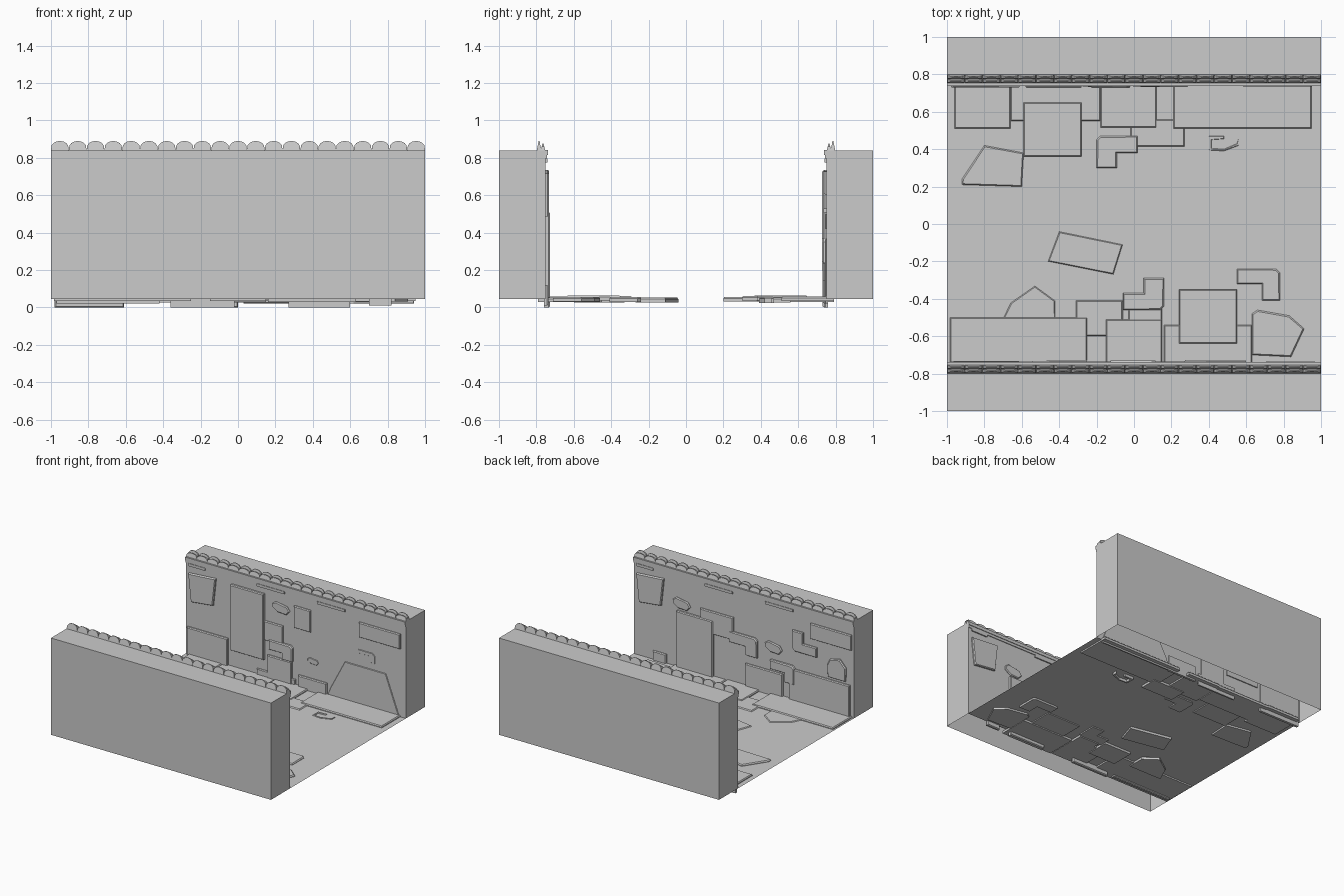
import bpy, bmesh, math
from mathutils import Matrix, Vector

if "Cube" in bpy.data.objects:
    bpy.data.objects.remove(bpy.data.objects["Cube"])


def finish(bm, name):
    me = bpy.data.meshes.new(name)
    bm.to_mesh(me)
    bm.free()
    ob = bpy.data.objects.new(name, me)
    bpy.context.collection.objects.link(ob)
    return ob


def rect(x0, x1, y0, y1):
    return [(x0, y0), (x1, y0), (x1, y1), (x0, y1)]


def ell(x, y, w, h, t, fx=1, fy=1):
    # L-shaped plate with a clipped outer corner, (x, y) is the outer corner
    c = 0.02
    pts = [(c, 0), (w, 0), (w, t), (t * 1.2, t), (t * 1.2, h), (0, h), (0, c)]
    return [(x + fx * a, y + fy * b) for a, b in pts]


def octo(x, y, w, h):
    return [(x + w * a, y + h * b) for a, b in
            [(-.5, -.1), (-.2, -.45), (.3, -.5), (.5, -.1), (.35, .3), (-.3, .5), (-.5, .25)]]


def plate(name, pts, mat, base, top, bevel=0.008):
    # flat plate with a chamfered outer rim
    if sum(a[0] * b[1] - b[0] * a[1] for a, b in zip(pts, pts[1:] + pts[:1])) < 0:
        pts = pts[::-1]
    bm = bmesh.new()
    low = [bm.verts.new((x, y, base)) for x, y in pts]
    high = [bm.verts.new((x, y, top - bevel)) for x, y in pts]
    bm.faces.new(low[::-1])
    n = len(pts)
    for i in range(n):
        j = (i + 1) % n
        bm.faces.new((low[i], low[j], high[j], high[i]))
    cap = bm.faces.new(high)
    bm.normal_update()
    bmesh.ops.inset_region(bm, faces=[cap], thickness=bevel, depth=bevel)
    bm.transform(mat)
    finish(bm, name)


def box(name, x0, x1, y0, y1, z0, z1, open_bottom=False):
    bm = bmesh.new()
    m = Matrix.Translation(((x0 + x1) / 2, (y0 + y1) / 2, (z0 + z1) / 2)) @ \
        Matrix.Diagonal((x1 - x0, y1 - y0, z1 - z0, 1))
    bmesh.ops.create_cube(bm, size=1, matrix=m)
    if open_bottom:
        bm.normal_update()
        bmesh.ops.delete(bm, geom=[f for f in bm.faces if f.normal.z < -.5], context='FACES')
    return finish(bm, name)


FLOOR = 0.045

# floor sheet
bm = bmesh.new()
bm.faces.new([bm.verts.new((x, y, FLOOR)) for x, y in rect(-1, 1, -.75, .75)])
finish(bm, "floor")


def scale_row(name, s, y0, h, shift):
    # row of rounded roof tiles, each a thin wedge narrowing upward
    bm = bmesh.new()
    step, r = 2 / 21, 1 / 21
    for i in range(21):
        cx = -1 + step * (i + .5) + shift
        arc = [(-r, 0)] + [(-r * math.cos(math.pi * k / 8), .012 + (h - .012) * math.sin(math.pi * k / 8))
                           for k in range(1, 8)] + [(r, 0)]
        front, back = [], []
        for x, z in arc:
            x = max(-1, min(1, cx + x))
            t = z / h
            front.append(bm.verts.new((x, s * (y0 + .009 * t), .84 + z)))
            back.append(bm.verts.new((x, s * (y0 + .024 - .010 * t), .84 + z)))
        n = len(arc)
        bm.faces.new(front)
        bm.faces.new(back[::-1])
        for k in range(n):
            j = (k + 1) % n
            bm.faces.new((front[k], back[k], back[j], front[j]))
    bmesh.ops.recalc_face_normals(bm, faces=bm.faces)
    finish(bm, name)


# walls, cornices and roof tiles on both sides
for s, side in ((1, "back"), (-1, "front")):
    def strip(name, a, b, z0, z1, x0=-1, x1=1, **k):
        box(side + name, min(s * x0, s * x1), max(s * x0, s * x1), min(s * a, s * b), max(s * a, s * b), z0, z1, **k)
    strip("_wall", .75, 1, FLOOR, .84, open_bottom=True)
    strip("_cornice_upper", .739, .76, .815, .841)
    strip("_cornice_lower", .744, .76, .795, .815)
    for x0, x1 in ((-.97, -.82), (-.35, -.1), (.2, .45)):
        strip("_cornice_block", .74, .755, .775, .797, x0, x1)
    scale_row(side + "_tiles_lower", s, .753, .036, 0)
    scale_row(side + "_tiles_upper", s, .774, .05, 0)

# wall plates: u runs left to right as seen from inside, v is height
corner_plate = [(-.97, .717), (-.72, .735), (-.745, .508), (-.945, .486)]
back_wall = [
    (corner_plate, .018), (rect(-.58, -.28, .19, .73), .024),
    (rect(-.98, -.61, 0, .275), .02), (octo(-.13, .65, .16, .085), .012),
    (rect(-.01, .14, .525, .705), .016), (rect(-.28, -.11, .35, .51), .014),
    (ell(-.02, .37, .21, .13, .08, -1, -1), .024), (rect(-.25, -.03, .03, .238), .018),
    (rect(-.35, 0, 0, .1), .012), (rect(.03, .29, .02, .147), .018),
    (rect(.58, .955, .605, .728), .016),
    ([(.28, .02), (.32, .12), (.45, .366), (.82, .366), (.94, .05), (.94, .02)], .006),
    (octo(.16, .29, .1, .05), .005), (ell(.72, .5, .15, .08, .03, -1, -1), .005)]
front_wall = [
    (corner_plate, .018), (rect(-.6, -.27, 0, .51), .024),
    (octo(-.56, .57, .16, .09), .012), (rect(-.39, -.09, .40, .585), .016),
    (ell(.13, .47, .25, .16, .09, -1, -1), .02), (octo(.275, .435, .16, .09), .012),
    (ell(.45, .46, .22, .17, .08), .018), (rect(.61, .985, .6, .727), .016),
    ([(.77, .33), (.93, .33), (.935, .44), (.88, .50), (.79, .48), (.765, .43)], .016),
    (ell(.47, .335, .22, .15, .075, -1, -1), .024), (rect(.02, .36, 0, .24), .016),
    (rect(.42, .97, .02, .31), .018), (rect(-.82, -.7, .01, .12), .014)]
for s, side, plates in ((1, "back", back_wall), (-1, "front", front_wall)):
    mat = Matrix(((s, 0, 0, 0), (0, 0, -s, s * .75), (0, 1, 0, 0), (0, 0, 0, 1)))
    for pts, t in plates:
        plate(side + "_wall_plate", pts, mat, -.008, t, min(.008, t * .6))

# floor plates, with their height above the floor
floor_front = [
    (rect(-.985, -.25, -.79, -.5), .014), (rect(-.31, -.06, -.6, -.41), .008),
    ([(-.72, -.55), (-.66, -.42), (-.53, -.33), (-.42, -.41), (-.42, -.55)], .006),
    (ell(.16, -.46, .22, .17, .09, -1), .017), (rect(-.15, .15, -.79, -.51), .014),
    (rect(-.03, .15, -.55, -.45), .009), (rect(.24, .55, -.64, -.35), .018),
    (rect(.16, .63, -.79, -.54), .009),
    ([(.63, -.7), (.84, -.71), (.91, -.56), (.83, -.49), (.66, -.46), (.63, -.48)], .012),
    (ell(.78, -.24, .23, .17, .08, -1, -1), .011),
    ([(-.46, -.2), (-.4, -.04), (-.06, -.11), (-.11, -.27)], .007)]
floor_back = [
    (rect(.21, .95, .51, .79), .014), (rect(-.96, -.66, .51, .79), .014),
    (rect(-.18, .12, .515, .79), .014), (rect(-.59, -.28, .36, .65), .018),
    (rect(-.66, -.18, .55, .79), .009), (ell(-.2, .47, .22, .17, .09, 1, -1), .017),
    (rect(-.02, .27, .415, .56), .008),
    ([(-.92, .21), (-.6, .2), (-.59, .38), (-.8, .42), (-.92, .24)], .012),
    ([(.4, .47), (.48, .47), (.48, .455), (.415, .45), (.415, .405), (.48, .4),
      (.55, .43), (.56, .46), (.56, .42), (.48, .39), (.4, .395)], .005)]
for side, plates in (("front", floor_front), ("back", floor_back)):
    for pts, t in plates:
        plate(side + "_floor_plate", pts, Matrix.Translation((0, 0, FLOOR)), t - .026, t,
              .003 if t < .006 else .008)
